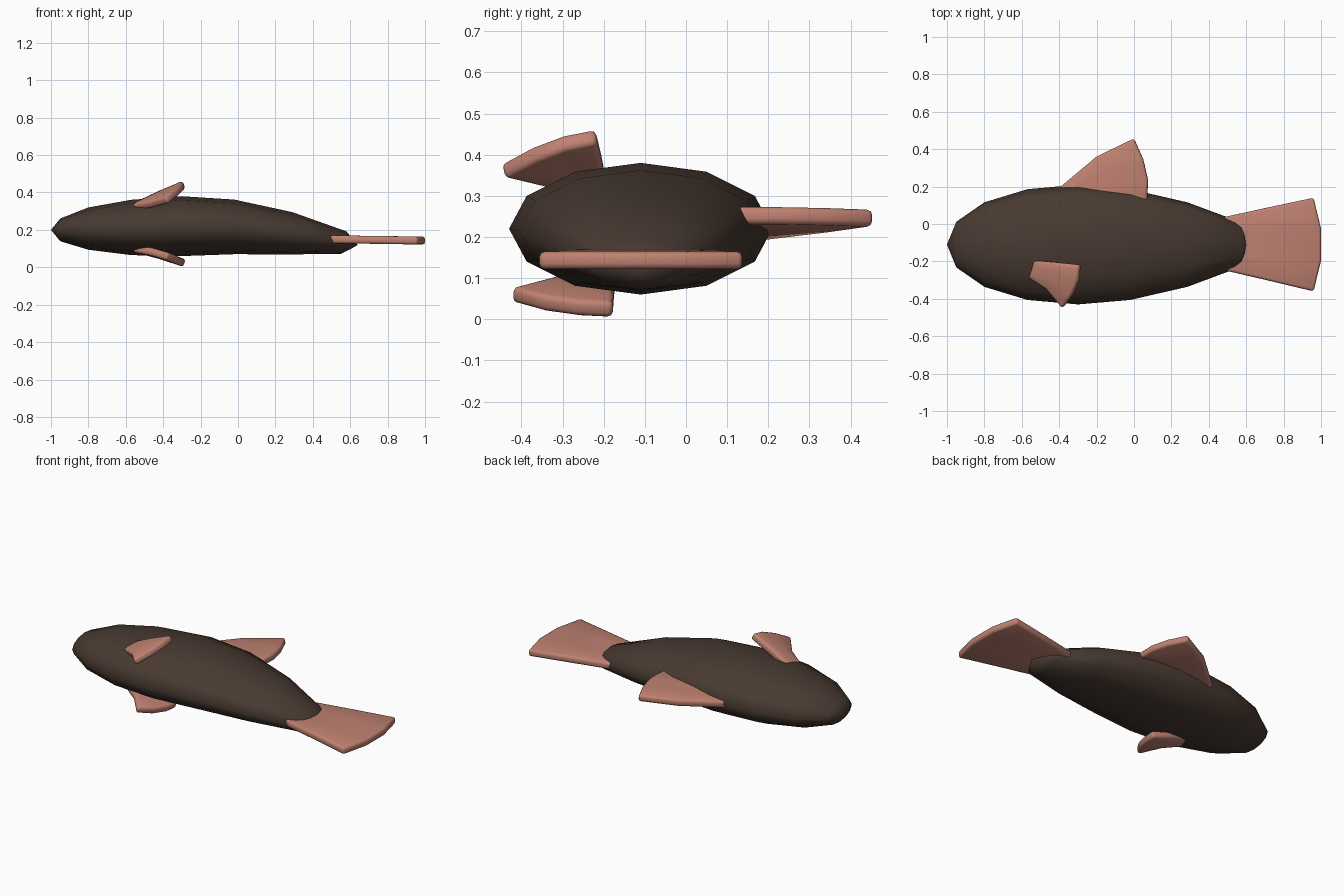
import bpy, bmesh
from math import sin, cos, pi


def material(name, color):
    m = bpy.data.materials.new(name)
    m.diffuse_color = color
    return m


skin = material("skin", (0.064, 0.042, 0.031, 1))
fin_pink = material("fin_pink", (0.52, 0.22, 0.165, 1))


def make_object(name, bm, mat):
    bmesh.ops.recalc_face_normals(bm, faces=bm.faces)
    mesh = bpy.data.meshes.new(name)
    bm.to_mesh(mesh)
    bm.free()
    ob = bpy.data.objects.new(name, mesh)
    bpy.context.collection.objects.link(ob)
    mesh.materials.append(mat)
    for p in mesh.polygons:
        p.use_smooth = True
    return ob


# Body: 12-sided elliptical rings (x, centre z, half width, half height, tilt)
RINGS = [(-0.95, 0.20, 0.122, 0.061, 0.0),
         (-0.80, 0.207, 0.226, 0.113, 0.0),
         (-0.57, 0.213, 0.296, 0.148, 0.0),
         (-0.30, 0.22, 0.32, 0.16, 0.0),
         (-0.02, 0.216, 0.296, 0.146, 0.0),
         (0.285, 0.182, 0.226, 0.113, 0.005),
         (0.565, 0.132, 0.122, 0.06, 0.015)]
YC, SIDES = -0.11, 12
bm = bmesh.new()
loops = []
for x, z, w, h, tilt in RINGS:
    loops.append([bm.verts.new((x + tilt * sin(a), YC + w * cos(a), z + h * sin(a)))
                  for a in (2 * pi * i / SIDES for i in range(SIDES))])
nose = bm.verts.new((-1.0, YC, 0.20))
end = bm.verts.new((0.64, YC, 0.118))
for i in range(SIDES):
    j = (i + 1) % SIDES
    for a, b in zip(loops, loops[1:]):
        bm.faces.new((a[i], a[j], b[j], b[i]))
    bm.faces.new((nose, loops[0][j], loops[0][i]))
    bm.faces.new((end, loops[-1][i], loops[-1][j]))
make_object("body", bm, skin)


# Fins: fan-shaped sheets from root row to outer row, thickened with rounded rims
def fin(name, rows, thickness=0.042):
    bm = bmesh.new()
    grid = [[bm.verts.new(p) for p in row] for row in rows]
    for a, b in zip(grid, grid[1:]):
        for k in range(len(a) - 1):
            bm.faces.new((a[k], a[k + 1], b[k + 1], b[k]))
    ob = make_object(name, bm, fin_pink)
    s = ob.modifiers.new("thickness", 'SOLIDIFY')
    s.thickness = thickness
    s.offset = 0
    b = ob.modifiers.new("round_rim", 'BEVEL')
    b.width = 0.013
    b.segments = 2
    b.limit_method = 'ANGLE'
    b.angle_limit = 0.9
    bpy.context.view_layer.objects.active = ob
    ob.select_set(True)
    bpy.ops.object.shade_smooth_by_angle(angle=0.87)
    ob.select_set(False)
    return ob


fin("tail_fin", [
    [(0.45, 0.03, 0.15), (0.45, -0.06, 0.15), (0.45, -0.16, 0.15), (0.45, -0.24, 0.15)],
    [(0.70, 0.085, 0.147), (0.71, -0.04, 0.147), (0.71, -0.18, 0.147), (0.70, -0.298, 0.147)],
    [(0.96, 0.14, 0.143), (1.0, -0.025, 0.143), (1.0, -0.195, 0.143), (0.96, -0.36, 0.143)]])

fin("dorsal_fin", [
    [(-0.45, 0.15, 0.205), (-0.44, 0.12, 0.21), (-0.43, 0.09, 0.215), (-0.42, 0.05, 0.22)],
    [(-0.20, 0.36, 0.232), (-0.18, 0.27, 0.235), (-0.17, 0.18, 0.238), (-0.17, 0.10, 0.24)],
    [(0.0, 0.457, 0.246), (0.05, 0.345, 0.25), (0.075, 0.235, 0.252), (0.07, 0.12, 0.253)]])

fin("upper_side_fin", [
    [(-0.56, -0.285, 0.315), (-0.55, -0.26, 0.325), (-0.54, -0.23, 0.33), (-0.53, -0.195, 0.335)],
    [(-0.465, -0.345, 0.335), (-0.435, -0.30, 0.365), (-0.42, -0.25, 0.385), (-0.415, -0.205, 0.39)],
    [(-0.38, -0.448, 0.36), (-0.325, -0.37, 0.402), (-0.295, -0.295, 0.43), (-0.288, -0.218, 0.445)]])

fin("lower_side_fin", [
    [(-0.56, -0.27, 0.103), (-0.55, -0.24, 0.1), (-0.54, -0.21, 0.1), (-0.53, -0.17, 0.1)],
    [(-0.465, -0.33, 0.085), (-0.435, -0.28, 0.072), (-0.42, -0.23, 0.066), (-0.415, -0.175, 0.065)],
    [(-0.38, -0.425, 0.06), (-0.325, -0.345, 0.038), (-0.295, -0.26, 0.026), (-0.285, -0.178, 0.022)]])
